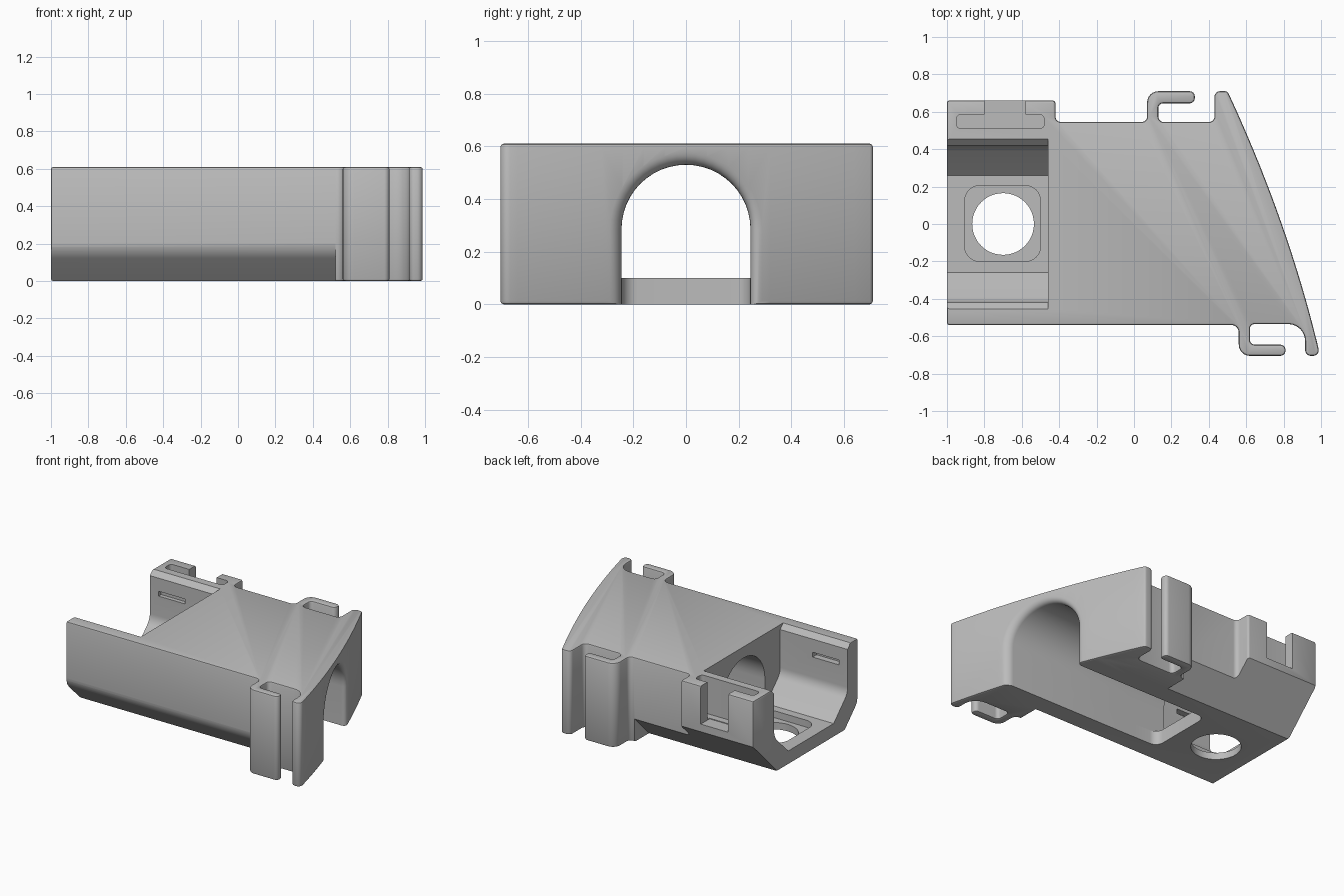
import bpy, bmesh, math
from mathutils import Vector

cube = bpy.data.objects.get("Cube")
if cube:
    bpy.data.objects.remove(cube, do_unlink=True)


def rounded(corners, steps=6):
    """Polygon with each (u, v, radius) corner replaced by an arc."""
    out = []
    for i, (u, v, r) in enumerate(corners):
        b = Vector((u, v))
        if r == 0:
            out.append(b)
            continue
        d1 = (Vector(corners[i - 1][:2]) - b).normalized()
        d2 = (Vector(corners[(i + 1) % len(corners)][:2]) - b).normalized()
        half = d1.angle(d2) / 2
        t, w = r / math.tan(half), math.sin(half)
        a, c = b + d1 * t, b + d2 * t
        for k in range(steps + 1):
            s = k / steps
            wa, wb, wc = (1 - s) ** 2, 2 * s * (1 - s) * w, s * s
            out.append((a * wa + b * wb + c * wc) / (wa + wb + wc))
    return out


def loft(name, rings):
    """Closed solid through matching rings of points."""
    bm = bmesh.new()
    loops = [[bm.verts.new(p) for p in ring] for ring in rings]
    n = len(loops[0])
    for a, b in zip(loops, loops[1:]):
        for i in range(n):
            j = (i + 1) % n
            bm.faces.new((a[i], a[j], b[j], b[i]))
    bm.faces.new(loops[0])
    bm.faces.new(loops[-1])
    bmesh.ops.recalc_face_normals(bm, faces=bm.faces)
    mesh = bpy.data.meshes.new(name)
    bm.to_mesh(mesh)
    bm.free()
    ob = bpy.data.objects.new(name, mesh)
    bpy.context.collection.objects.link(ob)
    return ob


def prism(name, pts, lo, hi, axis="z"):
    if axis == "z":
        return loft(name, [[(u, v, h) for u, v in pts] for h in (lo, hi)])
    return loft(name, [[(h, u, v) for u, v in pts] for h in (lo, hi)])


def rect(x0, x1, y0, y1, r=0):
    return rounded([(x0, y0, r), (x1, y0, r), (x1, y1, r), (x0, y1, r)])


def apply(ob, mod):
    bpy.context.view_layer.objects.active = ob
    bpy.ops.object.modifier_apply(modifier=mod.name)


def cut(ob, cutter):
    mod = ob.modifiers.new("cut", "BOOLEAN")
    mod.operation = "DIFFERENCE"
    mod.solver = "EXACT"
    mod.object = cutter
    apply(ob, mod)
    bpy.data.objects.remove(cutter, do_unlink=True)


def end_x(y):
    """Bowed slanting end of the housing."""
    return 0.79 - 0.35 * y - 0.082 * y * y


# Housing outline with hooks and strap block
H = 0.61
front = [(-1, -.54, 0), (.56, -.54, .04), (.56, -.705, .06), (.81, -.705, .028),
         (.81, -.645, .028), (.62, -.645, .025), (.62, -.535, .025),
         (.915, -.535, .09), (.915, -.705, .03), (.995, -.705, .03)]
slant = [(end_x(y), y, 0) for y in [-.64 + .08 * k for k in range(17)]]
back = [(.5, .71, .02), (.43, .71, .03), (.43, .545, .03), (.13, .545, .03),
        (.13, .645, .025), (.325, .645, .028), (.325, .71, .028), (.07, .71, .06),
        (.07, .545, .03), (-.42, .545, .03), (-.42, .66, .015), (-1, .66, 0)]
body = prism("housing", rounded(front + slant + back), 0, H)
bevel = body.modifiers.new("edges", "BEVEL")
bevel.width = 0.012
bevel.segments = 2
bevel.limit_method = "ANGLE"
bevel.angle_limit = math.radians(50)
apply(body, bevel)

# Sloped lower sides
cut(body, prism("front_slope", rounded(
    [(-.36, -.02, 0), (-.541, .161, .137), (-.541, .4, 0), (-.6, .4, 0), (-.6, -.02, 0)]),
    -1.1, .52, "x"))
cut(body, prism("back_slope", [(.36, -.02), (.8, .42), (.8, -.02)], -1.1, .03, "x"))

# Open chamber with sloped walls and a lipped rim
half = [(.26, .1, 0), (.42, .26, .1), (.42, .575, 0), (.455, .611, 0), (.455, .8, 0)]
mirror = [(-y, z, r) for y, z, r in reversed(half)]
cut(body, prism("chamber", rounded(half + mirror), -1.1, -.46, "x"))


# Arched tunnel, flared where it meets the slanting end
def arch(grow, base):
    w = .245 + grow
    arc = [(w * math.cos(math.pi * k / 24), .285 + w * math.sin(math.pi * k / 24))
           for k in range(25)]
    return [(w, base)] + arc + [(-w, base)]


R = 0.045
rings = [[(-.2, y, z) for y, z in arch(0, -.1)]]
for k in range(6, -1, -1):
    a = math.pi / 2 * k / 6
    rings.append([(end_x(y) - R * (1 - math.cos(a)), y, z)
                  for y, z in arch(R * (1 - math.sin(a)), -.1)])
rings.append([(1.3, y, z) for y, z in arch(R, -.1)])
cut(body, loft("tunnel", rings))
cut(body, prism("tunnel_entry", arch(0, .1), -.5, -.15, "x"))
cut(body, prism("floor_slot", rect(-.4, -.1, -.244, .244, .06), -.1, .2))

# Floor recess and round hole
cut(body, prism("floor_recess", rect(-.905, -.5, -.2, .205, .08), .05, .2))
circle = [(-.7 + .165 * math.cos(math.tau * k / 48), .165 * math.sin(math.tau * k / 48))
          for k in range(48)]
cut(body, prism("floor_hole", circle, -.1, .3))

# Strap pocket, its outer notch, and the snap grooves in both walls
cut(body, prism("strap_pocket", rect(-.95, -.48, .51, .585, .025), .34, .8))
cut(body, prism("strap_notch", rect(-.8, -.58, .56, .8), .335, .8))
for side in (-1, 1):
    cut(body, prism("snap_groove", rect(-.93, -.72, .435 * side - .03, .435 * side + .015),
                    .445, .48))

# Grey plastic
grey = bpy.data.materials.new("grey_plastic")
grey.use_nodes = True
colour = (0.5, 0.5, 0.5, 1)
grey.diffuse_color = colour
grey.node_tree.nodes["Principled BSDF"].inputs["Base Color"].default_value = colour
body.data.materials.clear()
body.data.materials.append(grey)

bpy.ops.object.select_all(action="DESELECT")
body.select_set(True)
bpy.context.view_layer.objects.active = body
bpy.ops.object.shade_smooth_by_angle(angle=math.radians(32))
